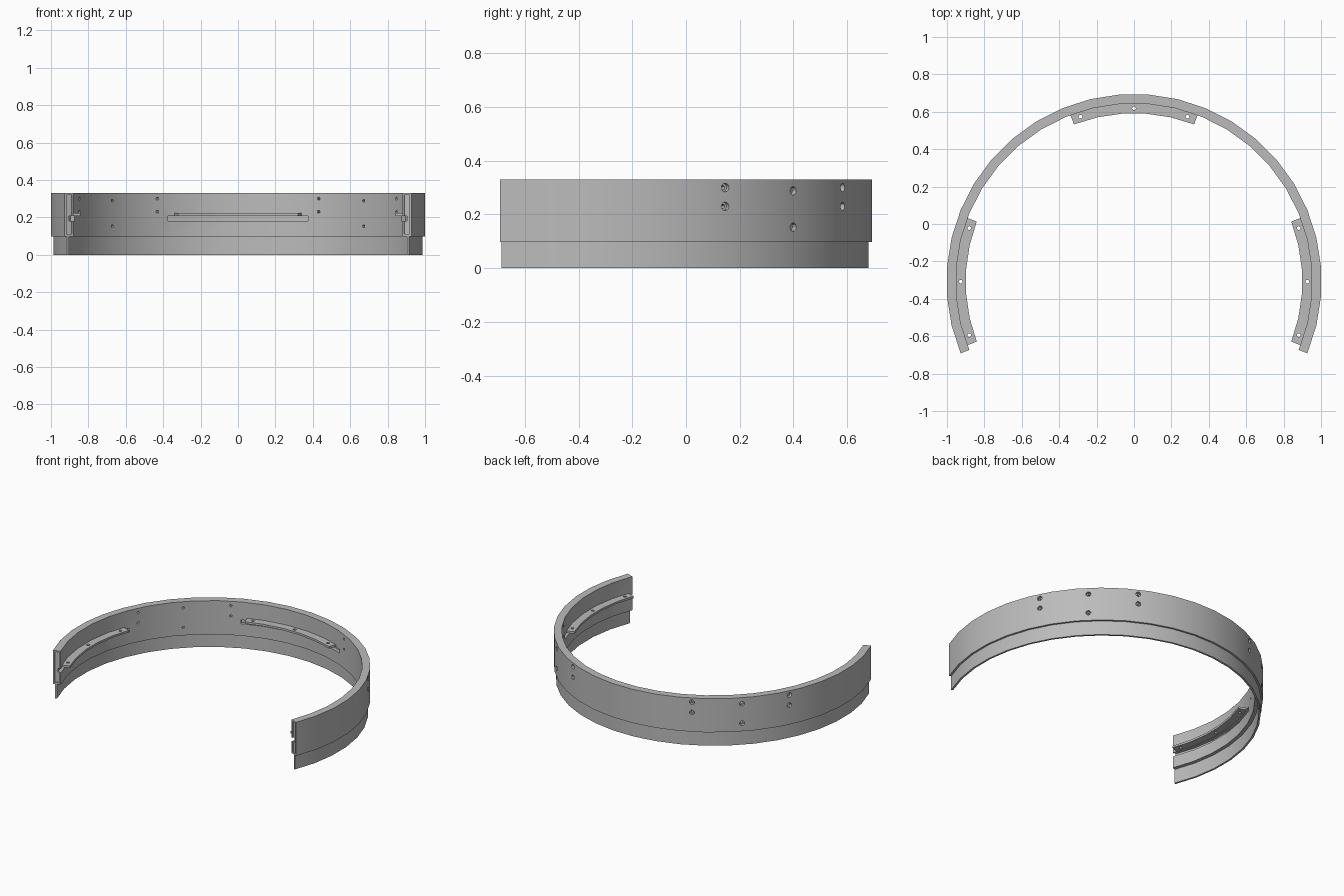
import bpy, bmesh
from math import cos, sin, radians
from mathutils import Matrix, Vector

if "Cube" in bpy.data.objects:
    bpy.data.objects.remove(bpy.data.objects["Cube"], do_unlink=True)

CY = -0.308          # arc centre on y
A0, A1 = -22.5, 202.5

grey = bpy.data.materials.new("neutral_grey")
grey.use_nodes = True
colour = (0.5, 0.5, 0.5, 1)
grey.diffuse_color = colour
grey.node_tree.nodes["Principled BSDF"].inputs["Base Color"].default_value = colour


def polar(r, a, z):
    a = radians(a)
    return Vector((r * cos(a), CY + r * sin(a), z))


def arc(bm, r0, r1, z0, z1, a0, a1, n):
    """Closed curved bar with a rectangular section."""
    rings = []
    for i in range(n + 1):
        a = a0 + (a1 - a0) * i / n
        rings.append([bm.verts.new(polar(r, a, z))
                      for r, z in ((r0, z0), (r1, z0), (r1, z1), (r0, z1))])
    for p, q in zip(rings, rings[1:]):
        for k in range(4):
            m = (k + 1) % 4
            bm.faces.new((p[k], p[m], q[m], q[k]))
    bm.faces.new(rings[0])
    bm.faces.new(rings[-1][::-1])


def peg(bm, radius, centre, direction, depth):
    """Cylinder for drilling a hole along a direction."""
    turn = direction.to_track_quat('Z', 'Y').to_matrix().to_4x4()
    bmesh.ops.create_cone(bm, cap_ends=True, segments=12, radius1=radius,
                          radius2=radius, depth=depth,
                          matrix=Matrix.Translation(centre) @ turn)


def finish(bm, name):
    bmesh.ops.recalc_face_normals(bm, faces=bm.faces)
    mesh = bpy.data.meshes.new(name)
    bm.to_mesh(mesh)
    bm.free()
    mesh.materials.append(grey)
    obj = bpy.data.objects.new(name, mesh)
    bpy.context.collection.objects.link(obj)
    return obj


def activate(obj):
    bpy.ops.object.select_all(action='DESELECT')
    obj.select_set(True)
    bpy.context.view_layer.objects.active = obj


def cut(obj, bm):
    cutter = finish(bm, "cutter")
    cutter.hide_render = True
    mod = obj.modifiers.new("cut", 'BOOLEAN')
    mod.operation = 'DIFFERENCE'
    mod.solver = 'EXACT'
    mod.object = cutter
    activate(obj)
    bpy.ops.object.modifier_apply(modifier=mod.name)
    bpy.data.objects.remove(cutter, do_unlink=True)


def smooth(obj):
    activate(obj)
    bpy.ops.object.shade_smooth_by_angle(angle=radians(30))


# Main band
bm = bmesh.new()
arc(bm, 0.953, 1.003, 0.098, 0.33, A0, A1, 25)
band = finish(bm, "band")

# Slots in the inner wall below each shelf
bm = bmesh.new()
for mid in (0, 90, 180):
    arc(bm, 0.92, 0.975, 0.18, 0.206, mid - 23.2, mid + 23.2, 5)
cut(band, bm)

# Shallow recesses in the two end faces
bm = bmesh.new()
for a in (A0, A1):
    arc(bm, 0.96, 0.993, 0.11, 0.32, a - 0.5, a + 0.5, 1)
cut(band, bm)

# Screw holes through the band, counterbored from outside
holes = [(mid + off, z) for mid in (45, 135)
         for off, heights in ((-18, (0.3, 0.23)), (0, (0.288, 0.153)), (18, (0.3, 0.23)))
         for z in heights]
for radius, r, depth in ((0.008, 0.975, 0.12), (0.016, 1.01, 0.06)):
    bm = bmesh.new()
    for a, z in holes:
        peg(bm, radius, polar(r, a, z), polar(1, a, 0) - polar(0, a, 0), depth)
    cut(band, bm)
smooth(band)

# Thin lower skirt
bm = bmesh.new()
arc(bm, 0.977, 0.99, 0, 0.1, A0, A1, 25)
smooth(finish(bm, "skirt"))

# Three inner shelves with screw holes
for name, mid in (("left_shelf", 0), ("back_shelf", 90), ("right_shelf", 180)):
    bm = bmesh.new()
    arc(bm, 0.9, 0.957, 0.208, 0.222, mid - 20.9, mid + 20.9, 5)
    shelf = finish(bm, name)
    bm = bmesh.new()
    for off in (-18, 0, 18):
        peg(bm, 0.01, polar(0.926, mid + off, 0.215), Vector((0, 0, 1)), 0.1)
    cut(shelf, bm)
    smooth(shelf)
